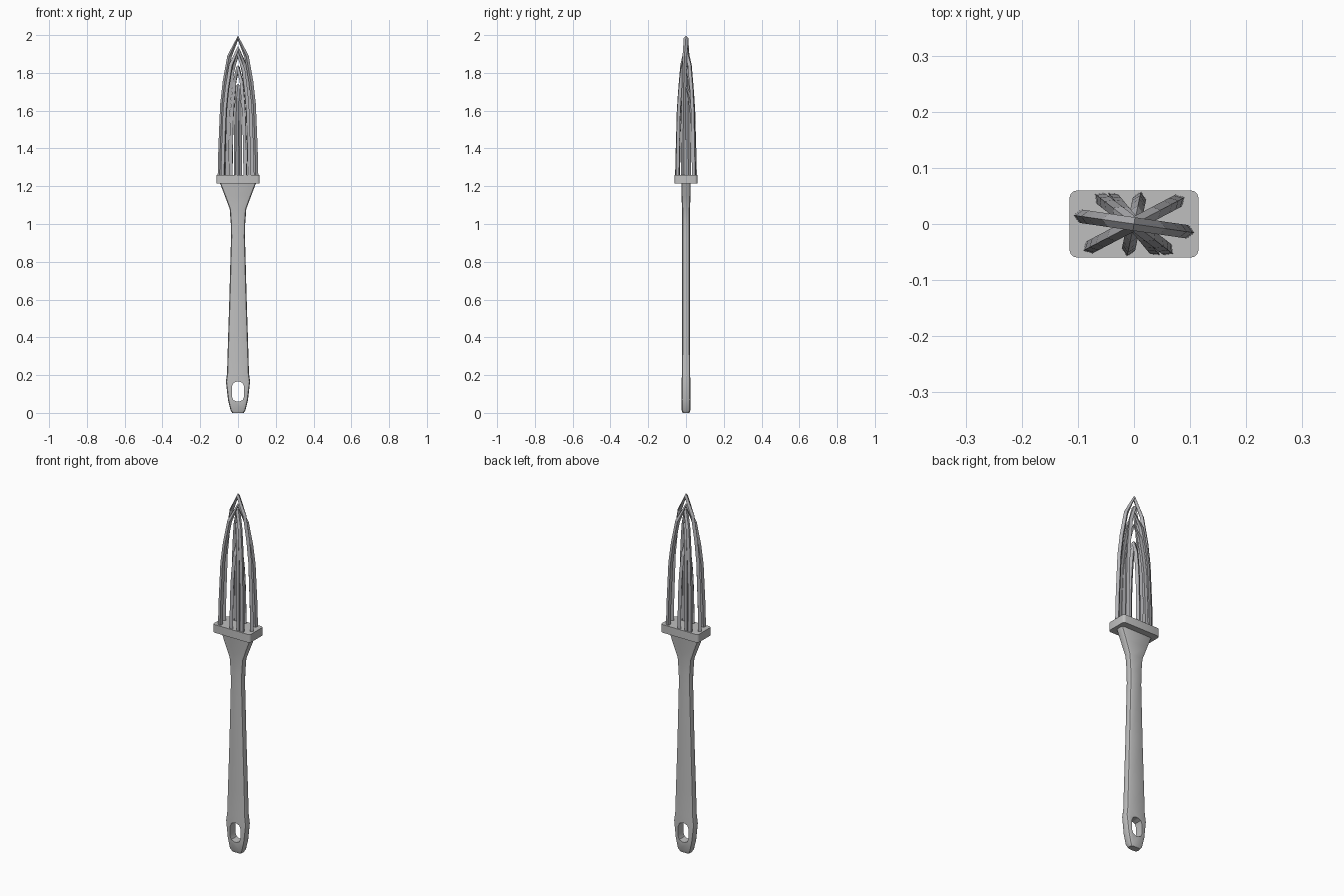
import bpy, bmesh, math
from mathutils import Vector

cube = bpy.data.objects.get("Cube")
if cube:
    bpy.data.objects.remove(cube, do_unlink=True)


def material(name, rgb):
    mat = bpy.data.materials.new(name)
    mat.use_nodes = True
    color = (*rgb, 1)
    mat.diffuse_color = color
    mat.node_tree.nodes["Principled BSDF"].inputs["Base Color"].default_value = color
    return mat


grey = material("light grey", (0.52, 0.52, 0.52))
steel = material("steel grey", (0.45, 0.45, 0.47))


def loft(name, rings, mat):
    """Skin a list of equal-length point rings and cap both ends."""
    bm = bmesh.new()
    loops = [[bm.verts.new(p) for p in ring] for ring in rings]
    n = len(loops[0])
    for a, b in zip(loops, loops[1:]):
        for i in range(n):
            j = (i + 1) % n
            bm.faces.new((a[i], a[j], b[j], b[i]))
    bm.faces.new(loops[0][::-1])
    bm.faces.new(loops[-1])
    bmesh.ops.recalc_face_normals(bm, faces=bm.faces[:])
    mesh = bpy.data.meshes.new(name)
    bm.to_mesh(mesh)
    bm.free()
    obj = bpy.data.objects.new(name, mesh)
    bpy.context.collection.objects.link(obj)
    mesh.materials.append(mat)
    return obj


def rounded_ring(hx, hy, z, r, steps=2):
    """Rectangle with rounded corners in the plane at height z."""
    ring = []
    for k, (sx, sy) in enumerate(((1, 1), (-1, 1), (-1, -1), (1, -1))):
        for s in range(steps + 1):
            a = math.pi / 2 * (k + s / steps)
            ring.append((sx * (hx - r) + r * math.cos(a),
                         sy * (hy - r) + r * math.sin(a), z))
    return ring


def select_only(obj):
    bpy.ops.object.select_all(action="DESELECT")
    obj.select_set(True)
    bpy.context.view_layer.objects.active = obj


# Handle: half width, half depth, height
sections = [(0.030, 0.018, 0.0), (0.040, 0.023, 0.015), (0.053, 0.024, 0.07),
            (0.064, 0.023, 0.165), (0.058, 0.022, 0.21), (0.054, 0.021, 0.35),
            (0.046, 0.020, 0.60), (0.037, 0.020, 0.93), (0.038, 0.020, 1.00),
            (0.044, 0.021, 1.08), (0.070, 0.024, 1.15), (0.097, 0.025, 1.22)]
handle = loft("handle", [rounded_ring(w, d, z, 0.014) for w, d, z in sections], grey)

# Hanging hole through the handle end
outline = rounded_ring(0.032, 0.053, 0, 0.026)
cutter = loft("hole_cutter", [[(x, y, z + 0.113) for x, z, _ in outline]
                              for y in (-0.1, 0.1)], grey)
cutter.hide_render = True
cut = handle.modifiers.new("hanging_hole", "BOOLEAN")
cut.operation = "DIFFERENCE"
cut.solver = "EXACT"
cut.object = cutter
select_only(handle)
bpy.ops.object.modifier_apply(modifier=cut.name)
bpy.data.objects.remove(cutter, do_unlink=True)
bpy.ops.object.shade_smooth_by_angle(angle=math.radians(30))

# Collar that holds the wires
collar = loft("collar", [rounded_ring(0.115, 0.06, z, 0.014, 3) for z in (1.215, 1.26)], grey)
select_only(collar)
bpy.ops.object.shade_smooth_by_angle(angle=math.radians(35))

# Pointed wire loops: base foot on the +x side, then peak height
base = 1.24
profile = [(1.0, 0.0), (0.96, 0.22), (0.86, 0.53), (0.72, 0.69), (0.47, 0.87)]
wires = [(0.096, -0.014, 1.985), (0.080, 0.042, 1.93), (0.060, -0.046, 1.90),
         (0.038, -0.046, 1.83), (0.010, 0.046, 1.73)]
for i, (x, y, peak) in enumerate(wires):
    def point(side, r, h):
        return Vector((side * r * x, side * r * y, base + h * (peak - base)))
    path = [point(1, *p) for p in profile] + [point(0, 0, 1)]
    path += [point(-1, *p) for p in reversed(profile)]
    # Diamond section swept along the arch
    across = Vector((-y, x, 0)).normalized()
    rings = []
    for k, p in enumerate(path):
        before = path[max(k - 1, 0)]
        after = path[min(k + 1, len(path) - 1)]
        out = across.cross(after - before).normalized()
        rings.append([p + across * 0.012, p + out * 0.012,
                      p - across * 0.012, p - out * 0.012])
    loft("wire_loop_%d" % (i + 1), rings, steel)
